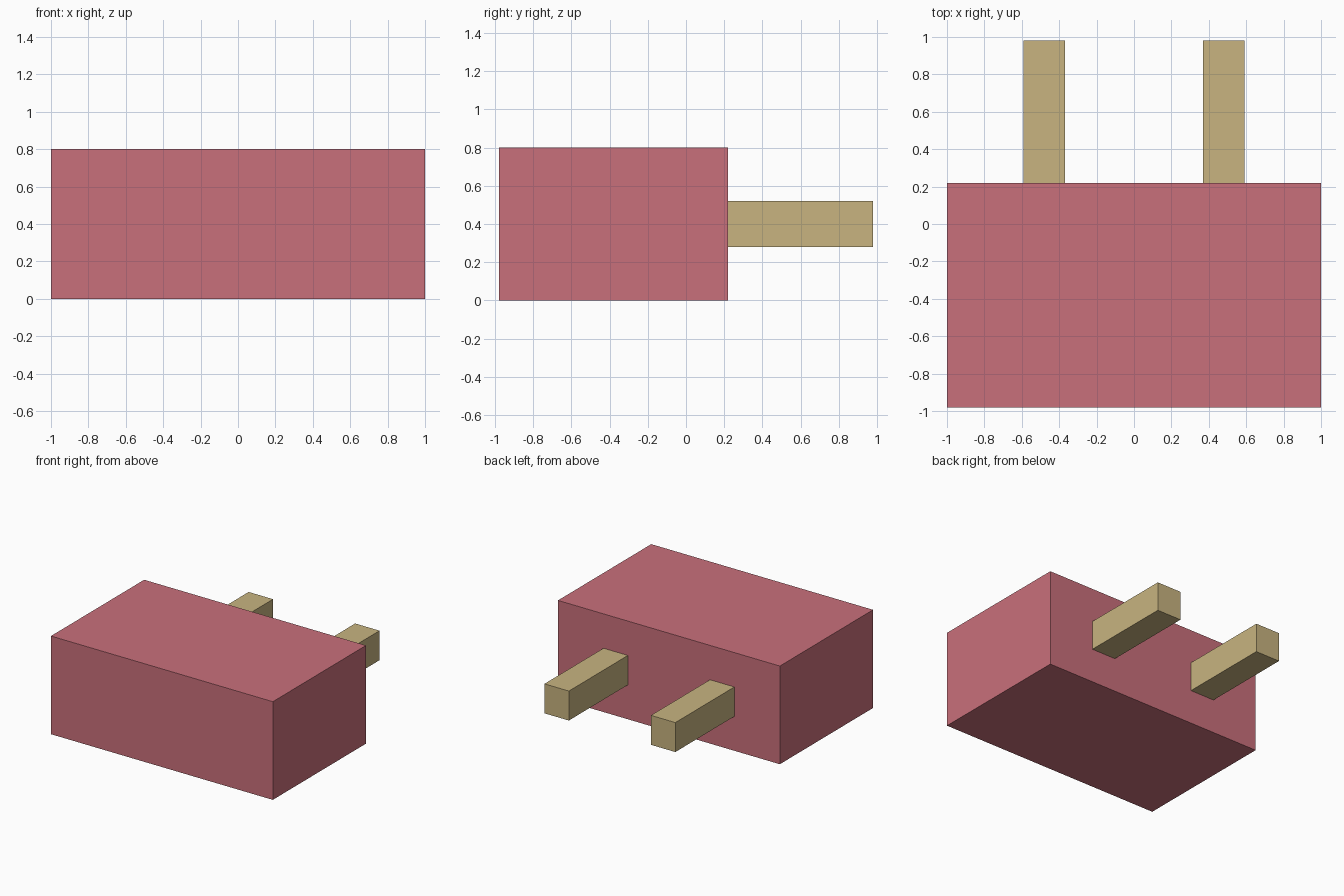
import bpy

cube = bpy.data.objects.get("Cube")
if cube:
    bpy.data.objects.remove(cube, do_unlink=True)


def material(name, rgb):
    mat = bpy.data.materials.new(name)
    mat.use_nodes = True
    colour = (*rgb, 1)
    mat.diffuse_color = colour
    mat.node_tree.nodes["Principled BSDF"].inputs["Base Color"].default_value = colour
    return mat


def box(name, low, high, mat):
    centre = [(a + b) / 2 for a, b in zip(low, high)]
    bpy.ops.mesh.primitive_cube_add(size=1, location=centre)
    obj = bpy.context.object
    obj.name = name
    obj.scale = [b - a for a, b in zip(low, high)]
    bpy.ops.object.transform_apply(location=False, rotation=False, scale=True)
    obj.data.materials.append(mat)
    return obj


rose = material("rose", (0.584, 0.162, 0.198))
brass = material("brass", (0.578, 0.456, 0.216))

# Main block
box("body", (-1, -0.98, 0), (1, 0.22, 0.8), rose)

# Pair of square prongs at the back
for side, x in (("left", 0.48), ("right", -0.48)):
    box(side + "_prong", (x - 0.11, 0.22, 0.28), (x + 0.11, 0.98, 0.52), brass)
